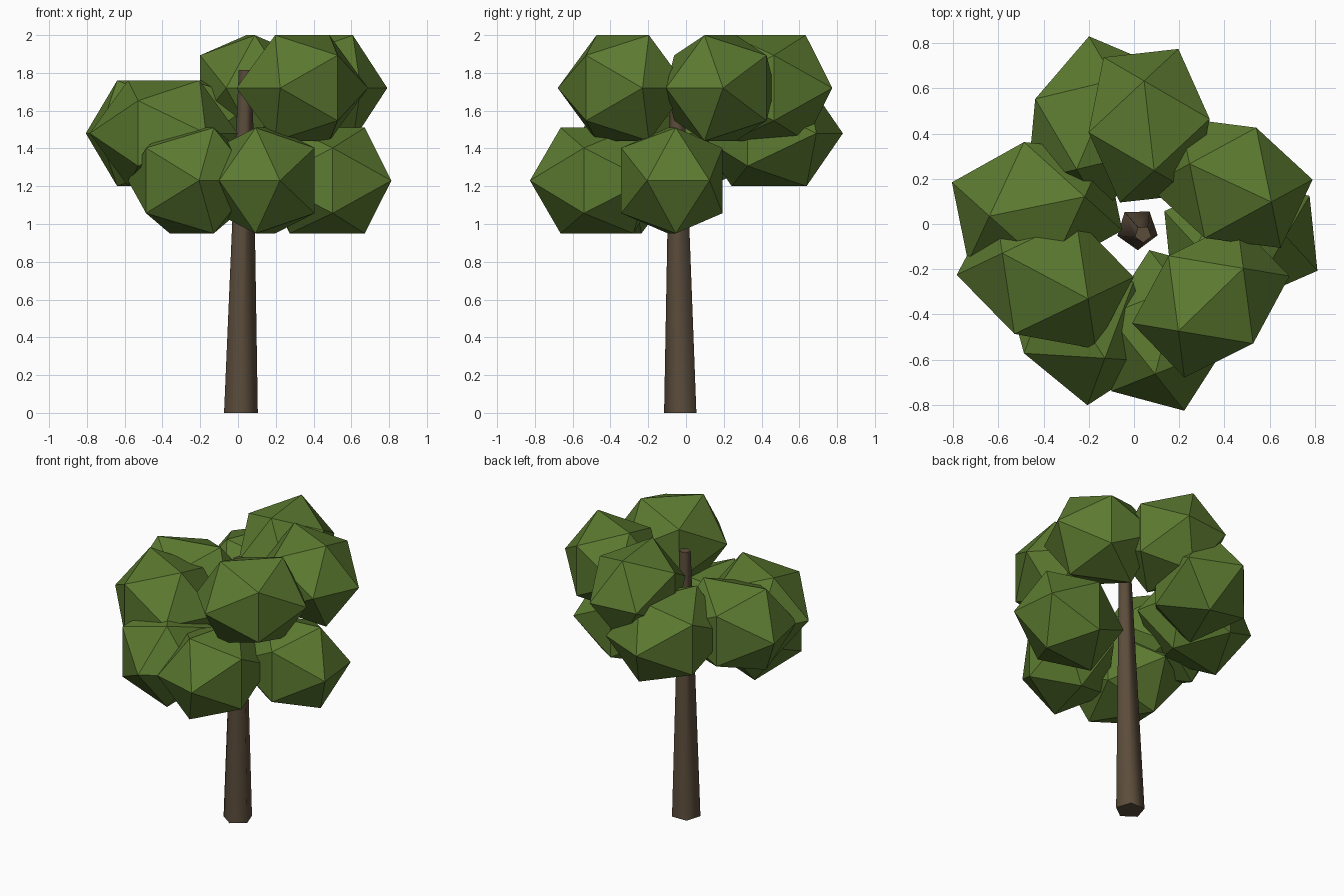
import bpy, bmesh, math
from mathutils import Vector, Matrix

cube = bpy.data.objects.get("Cube")
if cube:
    bpy.data.objects.remove(cube, do_unlink=True)


def material(name, rgb):
    mat = bpy.data.materials.new(name)
    mat.use_nodes = True
    color = (*rgb, 1)
    mat.diffuse_color = color
    mat.node_tree.nodes["Principled BSDF"].inputs["Base Color"].default_value = color
    return mat


def add_object(name, bm, mat):
    bmesh.ops.recalc_face_normals(bm, faces=bm.faces)
    mesh = bpy.data.meshes.new(name)
    bm.to_mesh(mesh)
    bm.free()
    mesh.materials.append(mat)
    obj = bpy.data.objects.new(name, mesh)
    bpy.context.collection.objects.link(obj)
    return obj


leaf_green = material("leaf green", (0.107, 0.195, 0.03))
bark_brown = material("bark brown", (0.105, 0.073, 0.044))


def leaf_clump(name, x, y, z, angle, spread):
    """Stretched icosahedron, resting edge-up and turned about the vertical."""
    short, long = 0.5257, 0.8507
    bm = bmesh.new()
    for i in (-short, short):
        for j in (-long, long):
            for corner in ((i, 0, j), (j, i, 0), (0, j, i)):
                bm.verts.new(corner)
    bmesh.ops.convex_hull(bm, input=bm.verts)
    size = Matrix.Diagonal((0.38 * spread, 0.317 * spread, 0.329, 1))
    turn = Matrix.Rotation(math.radians(angle), 4, "Z")
    bm.transform(Matrix.Translation((x, y, z)) @ turn @ size)
    add_object(name, bm, leaf_green)


# Foliage: three tiers of three clumps, each clump as x, y, angle, spread
tiers = {
    "lower": (1.23, [(-0.245, -0.415, -57, 1.07), (0.145, -0.471, 75, 1), (0.473, -0.075, 6, 1)]),
    "middle": (1.48, [(-0.429, 0.078, 11.5, 1.077), (-0.393, -0.23, -28, 1.077), (-0.17, 0.44, 67, 1.077)]),
    "upper": (1.72, [(0.067, 0.435, 96.4, 1), (0.427, 0.182, -25, 1), (0.34, -0.335, 44, 1)]),
}
for tier, (z, clumps) in tiers.items():
    for number, (x, y, angle, spread) in enumerate(clumps, 1):
        leaf_clump(f"{tier}_leaf_clump_{number}", x, y, z, angle, spread)

# Trunk: five-sided, tapered and slightly leaning
bm = bmesh.new()
rings = []
for center, radius in ((Vector((0.015, -0.022, 0)), 0.094), (Vector((0.04, -0.045, 1.815)), 0.038)):
    ring = []
    for k in range(5):
        a = math.radians(72 * k - 89)
        ring.append(bm.verts.new(center + radius * Vector((math.cos(a), math.sin(a), 0))))
    rings.append(ring)
    bm.faces.new(ring)
for k in range(5):
    n = (k + 1) % 5
    bm.faces.new((rings[0][k], rings[0][n], rings[1][n], rings[1][k]))
trunk = add_object("trunk", bm, bark_brown)

bpy.ops.object.select_all(action="DESELECT")
trunk.select_set(True)
bpy.context.view_layer.objects.active = trunk
bpy.ops.object.shade_smooth_by_angle(angle=math.radians(80))
